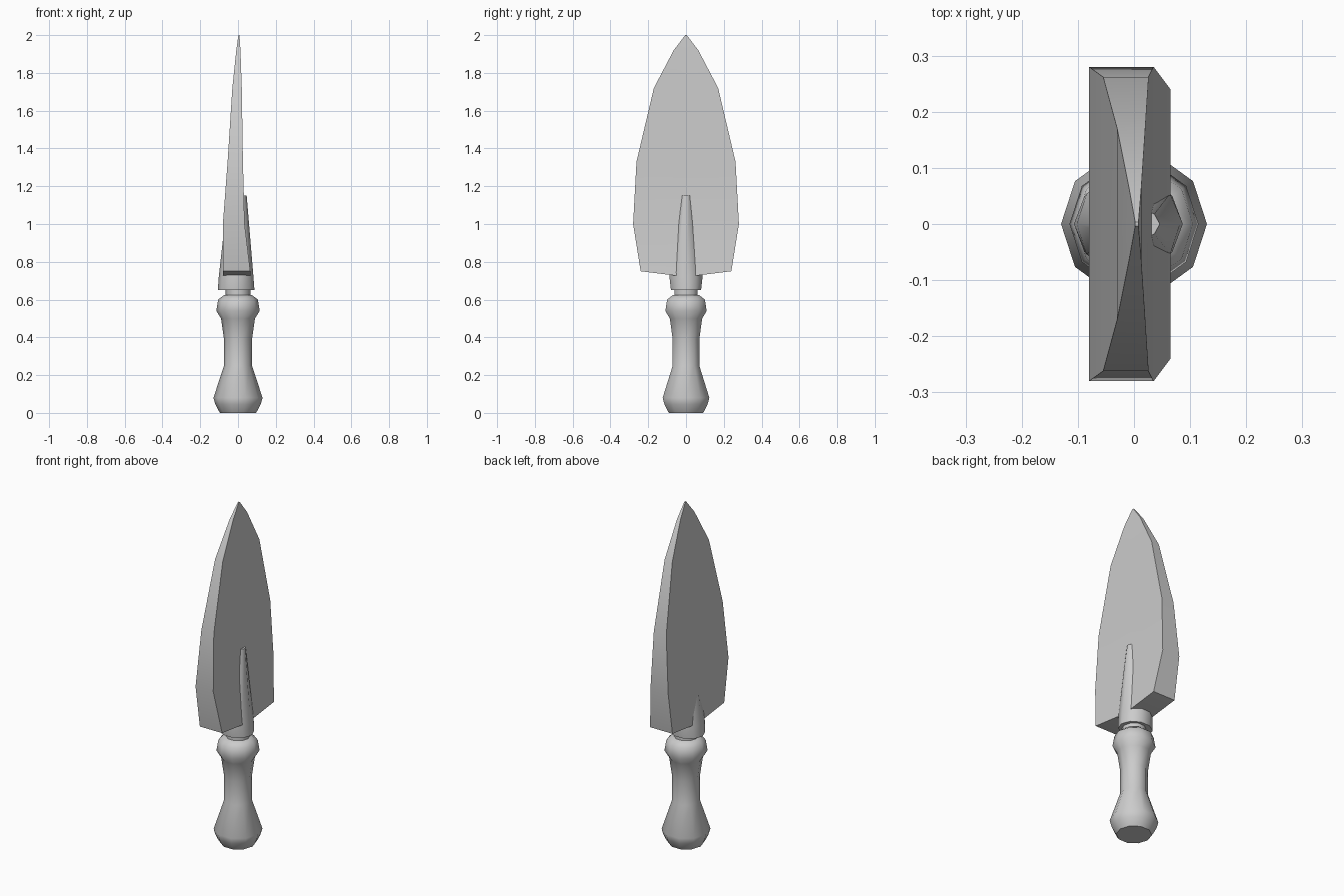
import bpy, bmesh
from math import sin, cos, pi

if "Cube" in bpy.data.objects:
    bpy.data.objects.remove(bpy.data.objects["Cube"])


def finish(name, bm, angle):
    bmesh.ops.recalc_face_normals(bm, faces=bm.faces[:])
    mesh = bpy.data.meshes.new(name)
    bm.to_mesh(mesh)
    bm.free()
    ob = bpy.data.objects.new(name, mesh)
    bpy.context.collection.objects.link(ob)
    bpy.ops.object.select_all(action='DESELECT')
    ob.select_set(True)
    bpy.context.view_layer.objects.active = ob
    bpy.ops.object.shade_smooth_by_angle(angle=angle)
    return ob


def loft(name, rings, sides=10, angle=0.9):
    """rings: (z, centre x, radius x, radius y)"""
    bm = bmesh.new()
    loops = [[bm.verts.new((cx + rx * cos(2 * pi * i / sides),
                            ry * sin(2 * pi * i / sides), z))
              for i in range(sides)] for z, cx, rx, ry in rings]
    for a, b in zip(loops, loops[1:]):
        for i in range(sides):
            j = (i + 1) % sides
            bm.faces.new((a[i], a[j], b[j], b[i]))
    bm.faces.new(loops[0])
    bm.faces.new(loops[-1])
    return finish(name, bm, angle)


# Turned handle
handle = [(0, .095), (.015, .105), (.045, .12), (.08, .13), (.25, .074),
          (.39, .074), (.5, .09), (.54, .115), (.6, .105), (.625, .072)]
loft("handle", [(z, 0, r, r) for z, r in handle])

# Collar between handle and socket
loft("collar", [(.6, 0, .065, .065), (.67, 0, .065, .065)])

# Tapered socket running into the blade
loft("socket", [(.65, -.01, .097, .084), (.718, -.01, .092, .092),
                (1.15, -.004, .05, .03)])

# Wedge blade: (z at edge, z at middle, half width, back x, front x)
stations = [(.75, .72, .24, -.08, .065), (1.0, 1.0, .28, -.08, .035),
            (1.33, 1.33, .262, -.055, .026), (1.72, 1.72, .17, -.03, .02),
            (1.92, 1.92, .065, -.009, .013), (2.0, 2.0, .004, .002, .008)]
bm = bmesh.new()
rows = []
for ze, zm, w, xb, xf in stations:
    pts = [(xb, -w, ze), (xb, 0, zm), (xb, w, ze),
           (xf, w, ze), (xf, 0, zm), (xf, -w, ze)]
    rows.append([bm.verts.new(p) for p in pts])
for a, b in zip(rows, rows[1:]):
    for i in range(6):
        j = (i + 1) % 6
        bm.faces.new((a[i], a[j], b[j], b[i]))
for r in (rows[0], rows[-1]):
    bm.faces.new((r[0], r[1], r[4], r[5]))
    bm.faces.new((r[1], r[2], r[3], r[4]))
finish("blade", bm, 0.7)
